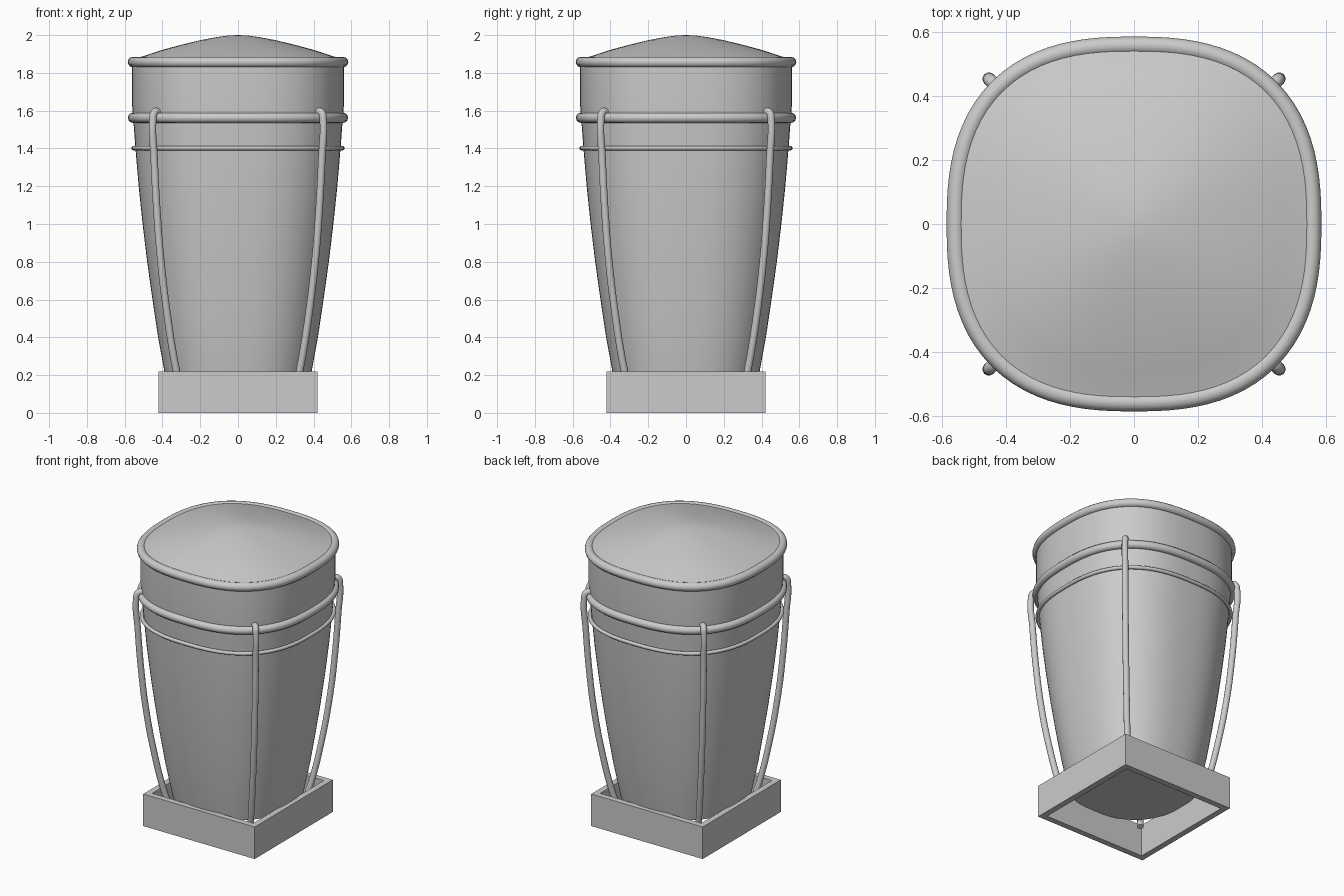
import bpy, bmesh
from math import cos, sin, pi

if "Cube" in bpy.data.objects:
    bpy.data.objects.remove(bpy.data.objects["Cube"])

SEG = 96


def outline(r, z, n=2.56, seg=SEG):
    """Rounded-square loop (superellipse) of half-width r at height z."""
    pts = []
    for i in range(seg):
        a = 2 * pi * i / seg
        k = r * (abs(cos(a)) ** n + abs(sin(a)) ** n) ** (-1 / n)
        pts.append((k * cos(a), k * sin(a), z))
    return pts


def loft(name, sections, tip=None):
    """Skin a stack of (half-width, z, exponent) sections; close both ends."""
    bm = bmesh.new()
    loops = [[bm.verts.new(p) for p in outline(*s)] for s in sections]
    for lo, hi in zip(loops, loops[1:]):
        for i in range(SEG):
            j = (i + 1) % SEG
            bm.faces.new((lo[i], lo[j], hi[j], hi[i]))
    bm.faces.new(loops[0][::-1])
    if tip is None:
        bm.faces.new(loops[-1])
    else:
        top = bm.verts.new((0, 0, tip))
        for i in range(SEG):
            bm.faces.new((loops[-1][i], loops[-1][(i + 1) % SEG], top))
    me = bpy.data.meshes.new(name)
    bm.to_mesh(me)
    bm.free()
    ob = bpy.data.objects.new(name, me)
    bpy.context.collection.objects.link(ob)
    bpy.ops.object.select_all(action='DESELECT')
    ob.select_set(True)
    bpy.context.view_layer.objects.active = ob
    bpy.ops.object.shade_smooth_by_angle()


def tube(name, pts, radius, cyclic=False):
    """Round bar along a path: straight segments if cyclic, else smooth bezier."""
    cu = bpy.data.curves.new(name, 'CURVE')
    cu.dimensions = '3D'
    cu.bevel_depth = radius
    cu.bevel_resolution = 4
    cu.use_fill_caps = True
    if cyclic:
        sp = cu.splines.new('POLY')
        sp.points.add(len(pts) - 1)
        for p, co in zip(sp.points, pts):
            p.co = (*co, 1)
        sp.use_cyclic_u = True
        sp.use_smooth = True
    else:
        sp = cu.splines.new('BEZIER')
        sp.bezier_points.add(len(pts) - 1)
        for p, co in zip(sp.bezier_points, pts):
            p.co = co
            p.handle_left_type = p.handle_right_type = 'AUTO'
    bpy.context.collection.objects.link(bpy.data.objects.new(name, cu))


def board(name, loc, size):
    bpy.ops.mesh.primitive_cube_add(size=1, location=loc)
    ob = bpy.context.object
    ob.name = name
    ob.scale = size


# Tapering container body
loft("body", [(0.382, 0.18, 2.42), (0.39, 0.22, 2.42), (0.423, 0.4, 2.45),
              (0.453, 0.6, 2.48), (0.481, 0.8, 2.5), (0.505, 1.0, 2.53),
              (0.526, 1.2, 2.55), (0.543, 1.4, 2.56), (0.555, 1.56, 2.56),
              (0.56, 1.62, 2.56), (0.56, 1.86, 2.56)])

# Domed lid
loft("lid", [(0.56, 1.86), (0.555, 1.873), (0.5, 1.889), (0.45, 1.906),
             (0.4, 1.922), (0.3, 1.949), (0.2, 1.973), (0.12, 1.988), (0.05, 1.998)],
     tip=2.0)

# Horizontal hoops
for name, r, z, rad in (("lid_rim", 0.556, 1.857, 0.028),
                        ("upper_hoop", 0.556, 1.562, 0.027),
                        ("lower_hoop", 0.553, 1.402, 0.012)):
    tube(name, outline(r, z), rad, cyclic=True)

# Corner rods, hooked over the upper hoop
rod = [(0.31, 0.15), (0.326, 0.22), (0.372, 0.5), (0.408, 0.8), (0.428, 1.05),
       (0.444, 1.35), (0.451, 1.55), (0.444, 1.588), (0.428, 1.595), (0.414, 1.57)]
for sx in (-1, 1):
    for sy in (-1, 1):
        tube("corner_rod", [(sx * d, sy * d, z) for d, z in rod], 0.02)

# Open square base frame
for s in (-1, 1):
    board("base_long_board", (0, s * 0.4, 0.109), (0.84, 0.04, 0.218))
    board("base_side_board", (s * 0.4, 0, 0.109), (0.04, 0.76, 0.218))
